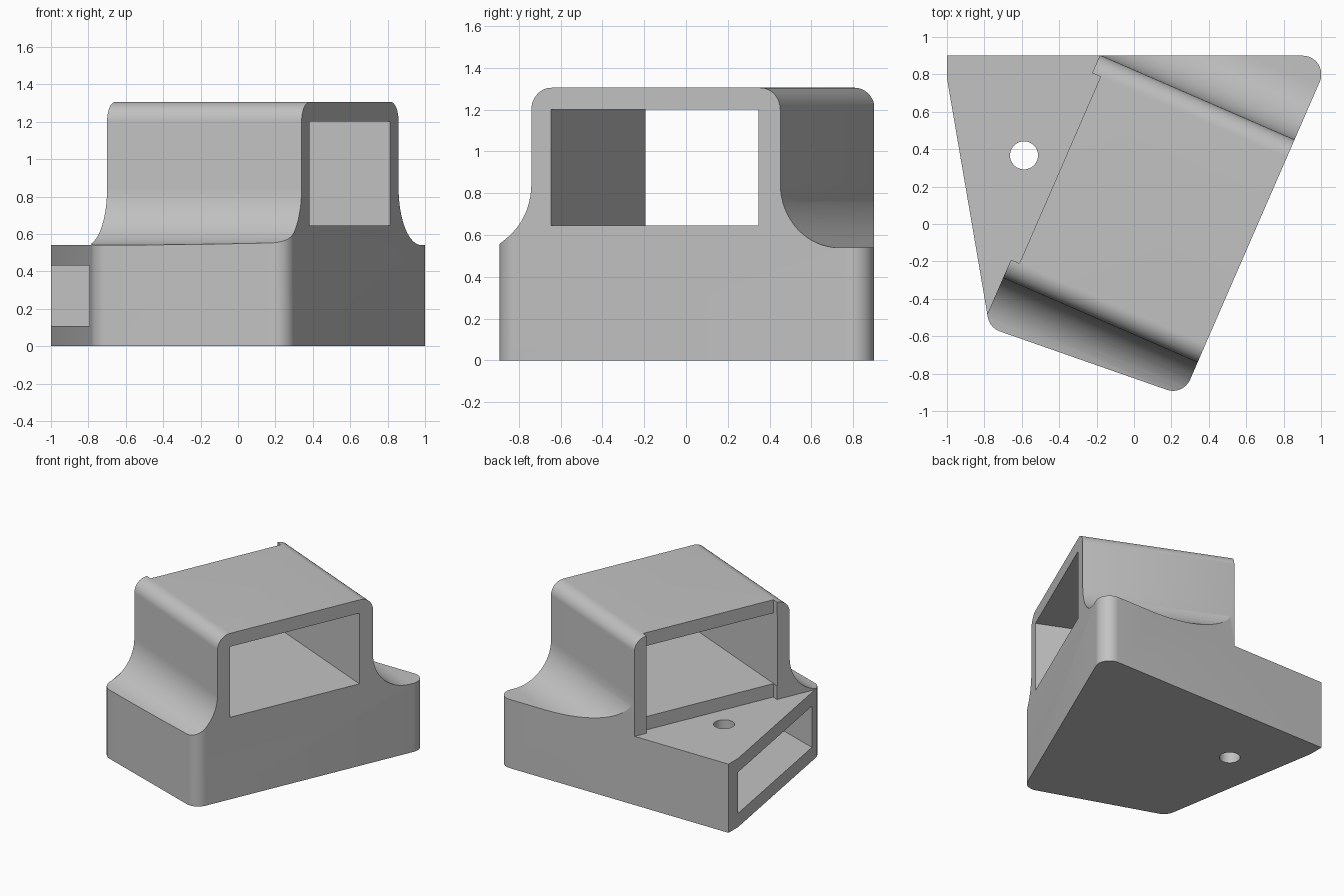
import bpy, bmesh, math
from mathutils import Matrix, Vector

if "Cube" in bpy.data.objects:
    bpy.data.objects.remove(bpy.data.objects["Cube"], do_unlink=True)

grey = bpy.data.materials.new("light grey")
grey.use_nodes = True
grey.diffuse_color = (0.54, 0.54, 0.54, 1)
grey.node_tree.nodes["Principled BSDF"].inputs["Base Color"].default_value = (0.54, 0.54, 0.54, 1)

# The upper channel runs along a turned local x axis
TURN = Matrix.Rotation(math.radians(-23.5), 4, "Z")
# Maps a profile (v, z) extruded along its third axis to local (u, v, z)
SIDEWAYS = Matrix(((0, 0, 1, 0), (1, 0, 0, 0), (0, 1, 0, 0), (0, 0, 0, 1)))


def prism(name, points, low, high, matrix=Matrix()):
    """Extrude a closed 2D outline from low to high, then place it."""
    bm = bmesh.new()
    face = bm.faces.new([bm.verts.new((x, y, low)) for x, y in points])
    extruded = bmesh.ops.extrude_face_region(bm, geom=[face])["geom"]
    verts = [g for g in extruded if isinstance(g, bmesh.types.BMVert)]
    bmesh.ops.translate(bm, verts=verts, vec=(0, 0, high - low))
    bm.transform(matrix)
    bmesh.ops.recalc_face_normals(bm, faces=bm.faces)
    mesh = bpy.data.meshes.new(name)
    bm.to_mesh(mesh)
    bm.free()
    mesh.materials.append(grey)
    obj = bpy.data.objects.new(name, mesh)
    bpy.context.collection.objects.link(obj)
    return obj


def arc(cx, cy, rx, ry, start, end, steps=16):
    angles = [math.radians(start + (end - start) * i / steps) for i in range(steps + 1)]
    return [(cx + rx * math.cos(a), cy + ry * math.sin(a)) for a in angles]


def rounded(corners, steps=12):
    """Round each (x, y, radius) corner of a convex outline."""
    out = []
    for i, (x, y, r) in enumerate(corners):
        p = Vector((x, y))
        if r == 0:
            out.append((x, y))
            continue
        a = (Vector(corners[i - 1][:2]) - p).normalized()
        b = (Vector(corners[(i + 1) % len(corners)][:2]) - p).normalized()
        half = a.angle(b) / 2
        centre = p + (a + b).normalized() * r / math.sin(half)
        t0 = p + a * r / math.tan(half) - centre
        t1 = p + b * r / math.tan(half) - centre
        sweep = math.pi - 2 * half
        for k in range(steps + 1):
            f = k / steps
            q = (t0 * math.sin((1 - f) * sweep) + t1 * math.sin(f * sweep)) / math.sin(sweep)
            out.append(tuple(centre + q))
    return out


# Body: one tall block with the plan outline
body = prism("connector_body", rounded([
    (-1, 0.9, 0), (-1, 0.78, 0), (-0.772, -0.555, 0.1),
    (0.263, -0.917, 0.1), (1.054, 0.9, 0.1)]), 0, 1.6)

# Space above the shoulders, leaving the hood with its fillets
FRONT, BACK, FLOOR, TOP, R = -0.543, 0.756, 0.54, 1.305, 0.305
hood = [(-3, 2), (-3, FLOOR)]
hood += arc(FRONT - 0.275, FLOOR + R, 0.275, R, 270, 360)
hood += arc(FRONT + 0.105, TOP - 0.105, 0.105, 0.105, 180, 90)
hood += arc(BACK - 0.105, TOP - 0.105, 0.105, 0.105, 90, 0)
hood += arc(BACK + R, FLOOR + R, R, R, 180, 270)
hood += [(3, FLOOR), (3, 2)]

# Space over the side deck, with a shallow recess between two lips
deck = [(-3, -3), (-0.527, -3), (-0.527, -0.437), (-0.478, -0.437),
        (-0.478, 0.651), (-0.527, 0.651), (-0.527, 3), (-3, 3)]

tunnel = [(-0.44, 0.645), (0.642, 0.645), (0.642, 1.2), (-0.44, 1.2)]
pocket = [(-1.6, 0.785), (-1.6, -0.149), (0.205, -0.78), (0.887, 0.785)]

cutters = [
    prism("hood_cutter", hood, -3, 3, TURN @ SIDEWAYS),
    prism("deck_cutter", deck, FLOOR, 2, TURN),
    prism("tunnel_cutter", tunnel, -3, 3, TURN @ SIDEWAYS),
    prism("pocket_cutter", pocket, 0.108, 0.432),
    prism("bolt_hole_cutter", arc(-0.588, 0.367, 0.075, 0.075, 0, 352.5, 47), -1, 2),
]
for cutter in cutters:
    cutter.hide_render = True
    mod = body.modifiers.new(cutter.name, "BOOLEAN")
    mod.operation = "DIFFERENCE"
    mod.solver = "EXACT"
    mod.object = cutter

# Bake the cuts and drop the cutters
bpy.context.view_layer.update()
graph = bpy.context.evaluated_depsgraph_get()
result = bpy.data.meshes.new_from_object(body.evaluated_get(graph))
body.modifiers.clear()
body.data = result
for cutter in cutters:
    bpy.data.objects.remove(cutter, do_unlink=True)

bpy.ops.object.select_all(action="DESELECT")
body.select_set(True)
bpy.context.view_layer.objects.active = body
bpy.ops.object.shade_smooth_by_angle(angle=math.radians(25))
